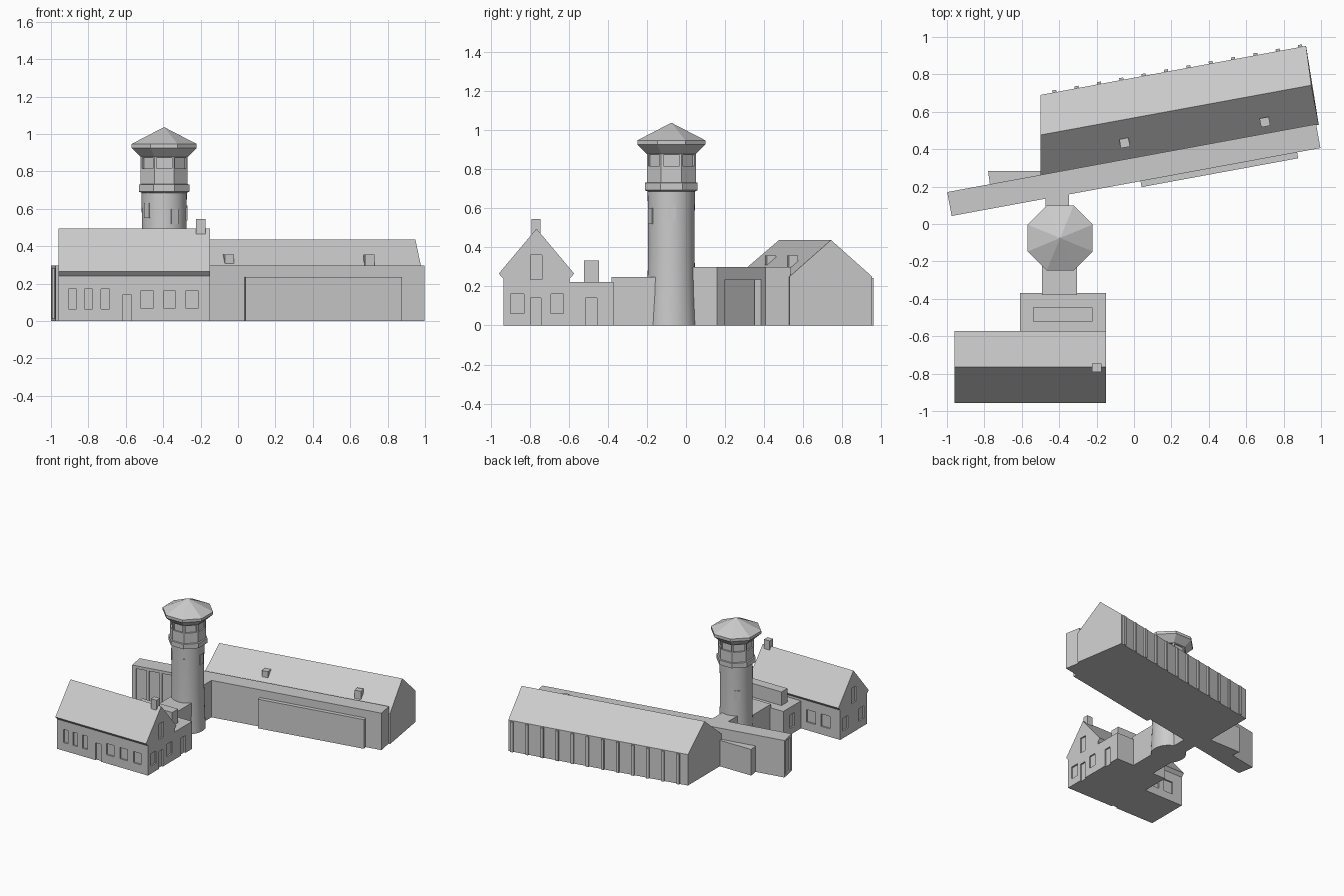
import bpy, bmesh, math
from mathutils import Matrix, Vector

if "Cube" in bpy.data.objects:
    bpy.data.objects.remove(bpy.data.objects["Cube"])

mat = bpy.data.materials.new("light_grey")
mat.diffuse_color = (0.6, 0.6, 0.6, 1)
mat.use_nodes = True
mat.node_tree.nodes["Principled BSDF"].inputs["Base Color"].default_value = mat.diffuse_color


def finish(name, bm, matrix=None):
    if matrix:
        bm.transform(matrix)
    bmesh.ops.recalc_face_normals(bm, faces=bm.faces)
    me = bpy.data.meshes.new(name)
    bm.to_mesh(me)
    bm.free()
    me.materials.append(mat)
    ob = bpy.data.objects.new(name, me)
    bpy.context.collection.objects.link(ob)
    return ob


def add_box(bm, b):
    x0, x1, y0, y1, z0, z1 = b
    m = Matrix.Translation(((x0 + x1) / 2, (y0 + y1) / 2, (z0 + z1) / 2)) @ \
        Matrix.Diagonal((x1 - x0, y1 - y0, z1 - z0, 1))
    bmesh.ops.create_cube(bm, size=1, matrix=m)


def boxes(name, blist, matrix=None):
    bm = bmesh.new()
    for b in blist:
        add_box(bm, b)
    return finish(name, bm, matrix)


def loft(name, a, b):
    """Solid between two matching closed sections."""
    bm = bmesh.new()
    va, vb = [bm.verts.new(p) for p in a], [bm.verts.new(p) for p in b]
    n = len(a)
    bm.faces.new(va)
    bm.faces.new(vb)
    for i in range(n):
        bm.faces.new((va[i], va[(i + 1) % n], vb[(i + 1) % n], vb[i]))
    return finish(name, bm)


def lathe(name, profile, sides, phase, center):
    bm = bmesh.new()
    rings = []
    for r, z in profile:
        if r == 0:
            rings.append([bm.verts.new((0, 0, z))] * sides)
        else:
            rings.append([bm.verts.new((r * math.cos(phase + 2 * math.pi * i / sides),
                                        r * math.sin(phase + 2 * math.pi * i / sides), z))
                          for i in range(sides)])
    for a, b in zip(rings, rings[1:]):
        for i in range(sides):
            j = (i + 1) % sides
            quad = list(dict.fromkeys((a[i], a[j], b[j], b[i])))
            bm.faces.new(quad)
    for ring in (rings[0], rings[-1]):
        if len(set(ring)) > 1:
            bm.faces.new(ring)
    return finish(name, bm, Matrix.Translation(center))


def carve(ob, cutter):
    mod = ob.modifiers.new("recess", 'BOOLEAN')
    mod.operation, mod.solver, mod.object = 'DIFFERENCE', 'EXACT', cutter
    cutter.hide_render = True
    bpy.context.view_layer.objects.active = ob
    bpy.ops.object.modifier_apply(modifier=mod.name)
    bpy.data.objects.remove(cutter)


D = 0.012  # recess depth

# House: walls and overhanging gable roof in one profile
prof = [(-.935, 0), (-.935, .24), (-.958, .265), (-.765, .495), (-.572, .265), (-.595, .24), (-.595, 0)]
house = loft("house", [(-.96, y, z) for y, z in prof], [(-.15, y, z) for y, z in prof])
cuts = []
for x0, x1, z0, z1 in [(-.905, -.863, .065, .172), (-.82, -.777, .065, .172), (-.733, -.687, .065, .172),
                       (-.617, -.57, -.02, .14), (-.52, -.452, .07, .16), (-.398, -.334, .07, .16),
                       (-.28, -.21, .07, .16)]:
    cuts.append((x0, x1, -.96, -.935 + D, z0, z1))
for y0, y1, z0, z1, both in [(-.897, -.83, .06, .16, 1), (-.795, -.743, -.02, .14, 0),
                             (-.692, -.626, .06, .16, 1), (-.795, -.738, .235, .36, 1)]:
    cuts.append((-.15 - D, -.13, y0, y1, z0, z1))
    if both:
        cuts.append((-.98, -.96 + D, y0, y1, z0, z1))
for x in (-.70, -.83):
    cuts.append((x - .04, x + .04, -.595 - D, -.57, .065, .165))
carve(house, boxes("house_cutter", cuts))
boxes("house_chimney", [(-.225, -.175, -.79, -.745, .40, .545)])

# Flat-roofed extension behind the house
ext = boxes("house_extension", [(-.61, -.15, -.60, -.37, 0, .222)])
carve(ext, boxes("extension_cutter", [(-.15 - D, -.13, -.513, -.456, -.02, .14),
                                      (-.63, -.61 + D, -.513, -.456, .05, .16)]))
boxes("extension_roof_box", [(-.54, -.222, -.522, -.446, .20, .332)])
boxes("passage_to_tower", [(-.493, -.305, -.38, -.10, 0, .247)])

# Tower shaft
CX, CY = -.395, -.075
shaft = lathe("tower_shaft", [(.13, 0), (.124, .15), (.119, .35), (.119, .55), (.122, .70)],
              40, 0, (CX, CY, 0))
bpy.ops.object.select_all(action='DESELECT')
shaft.select_set(True)
bpy.context.view_layer.objects.active = shaft
bpy.ops.object.shade_smooth_by_angle(angle=math.radians(40))

# Stair windows winding round the shaft
for k, (ang, z) in enumerate([(0, .577), (-62, .56), (-140, .592), (129, .46)]):
    m = Matrix.Translation((CX, CY, 0)) @ Matrix.Rotation(math.radians(ang), 4, 'Z')
    boxes("stair_window_%d" % (k + 1), [(.10, .124, -.02, .02, z - .04, z + .04)], m)

# Octagonal lookout with flared eaves and pointed roof
k = 1 / math.cos(math.pi / 8)
head = lathe("tower_lookout", [(r * k, z) for r, z in
             [(.119, .685), (.135, .692), (.135, .73), (.125, .732), (.125, .877),
              (.174, .925), (.174, .947), (0, 1.037)]], 8, math.pi / 8, (CX, CY, 0))
bm = bmesh.new()
for i in range(8):
    tmp = bmesh.new()
    add_box(tmp, (.125 - D, .15, -.041, .041, .815, .872))
    tmp.transform(Matrix.Translation((CX, CY, 0)) @ Matrix.Rotation(i * math.pi / 4, 4, 'Z'))
    me = bpy.data.meshes.new("tmp")
    tmp.to_mesh(me)
    tmp.free()
    bm.from_mesh(me)
    bpy.data.meshes.remove(me)
carve(head, finish("lookout_cutter", bm))

# Link from tower to the long wing
boxes("tower_link", [(-.473, -.348, -.02, .20, 0, .298)])

# Long flat wing, turned about ten degrees
ANG = math.radians(10.43)
F = Matrix.Translation((-.975, .043, 0)) @ Matrix.Rotation(ANG, 4, 'Z')
wing = boxes("long_wing", [(0, 2.005, 0, .13, 0, .298)], F)
panels = [(.03 + i * .105, .115 + i * .105, -.02, D, .02, .275) for i in range(4)]
panels.append((-.02, D, .025, .105, .015, .28))
carve(wing, boxes("wing_cutter", panels, F))
boxes("front_wall_panel", [(1.027, 1.878, -.032, .01, 0, .235)], F)

# Gabled hall: square to the axis on the right, skewed on the left
zs = (0, .25, .437, .25, 0)
left = [(-.5, y, z) for y, z in zip((.258, .258, .476, .69, .69), zs)]
rp = [(.988, .53), (.988, .53), (.948, .742), (.92, .952), (.92, .952)]
loft("gabled_hall", left, [(x, y, z) for (x, y), z in zip(rp, zs)])

# Buttresses along the back wall
bm_list = []
origin = Matrix.Translation((-.5, .69, 0)) @ Matrix.Rotation(math.atan2(.262, 1.42), 4, 'Z')
step = .1195 / math.cos(ANG)
for i in range(12):
    u = .076 + i * step
    bm_list.append((u - .011, u + .011, -.02, .012, 0, .243))
boxes("back_buttresses", bm_list, origin)

# Roof vents on the front slope
for i, (x, y) in enumerate([(-.05, .433), (.70, .545)]):
    m = Matrix.Translation((x, y, 0)) @ Matrix.Rotation(ANG, 4, 'Z')
    boxes("roof_vent_%d" % (i + 1), [(-.025, .025, -.024, .024, .29, .357)], m)

# Low shed in the corner behind the wing
low = [(-.78, .283), (-.5, .283), (-.5, .2), (-.765, .17)]
loft("corner_shed", [(x, y, 0) for x, y in low], [(x, y, .21) for x, y in low])
